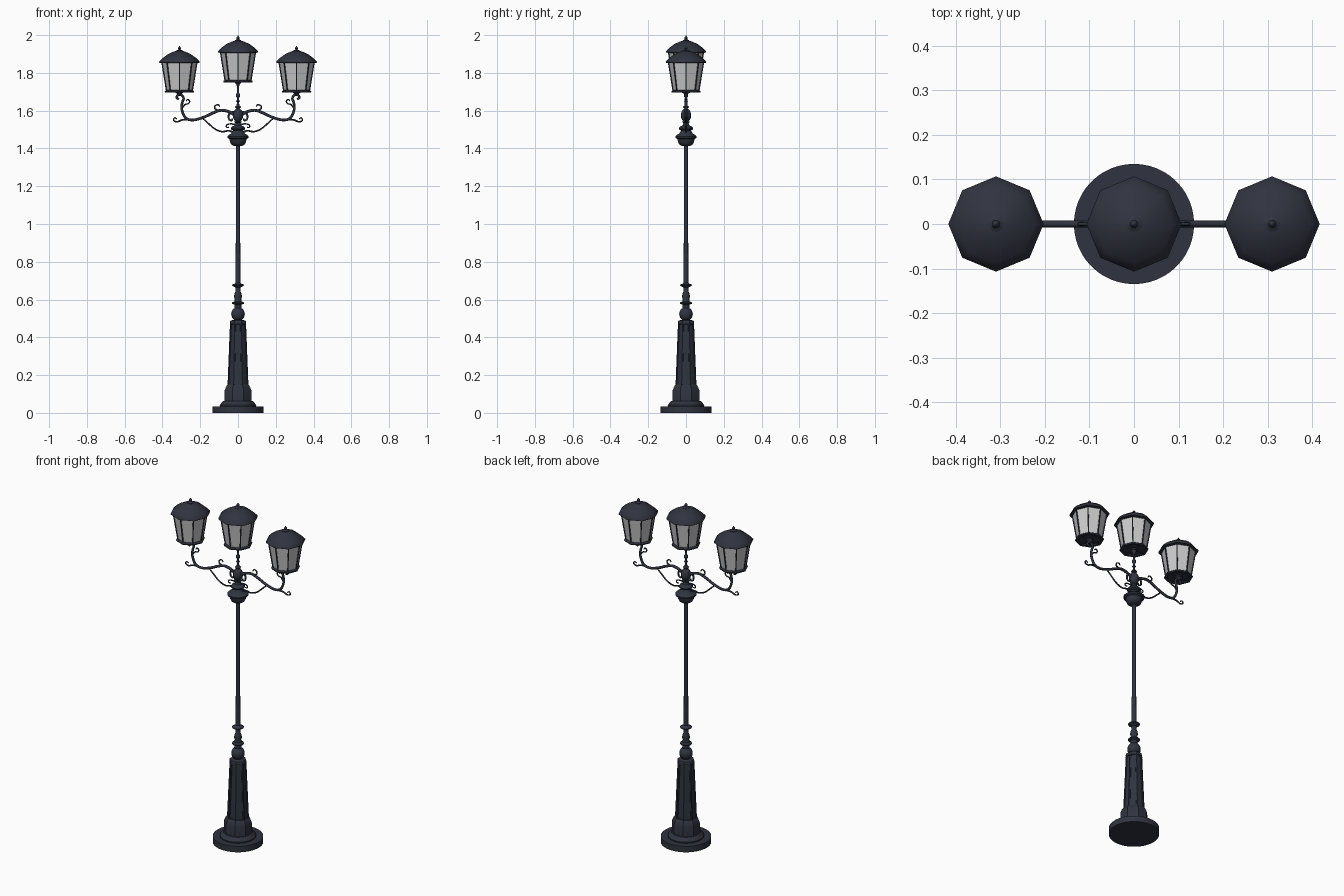
import bpy, bmesh
from math import sin, cos, pi, radians
from mathutils import Vector, Matrix

if "Cube" in bpy.data.objects:
    bpy.data.objects.remove(bpy.data.objects["Cube"])


def material(name, color):
    m = bpy.data.materials.new(name)
    m.diffuse_color = color
    m.use_nodes = True
    m.node_tree.nodes["Principled BSDF"].inputs["Base Color"].default_value = m.diffuse_color
    return m


IRON = material("dark_iron", (0.03, 0.033, 0.05, 1))
GLASS = material("frosted_glass", (0.55, 0.55, 0.54, 1))


def lathe(bm, profile, n=32, phase=0.0, at=(0, 0, 0)):
    """Spin an (r, z) profile around the vertical axis; returns the side faces."""
    at, rings, faces = Vector(at), [], []
    for r, z in profile:
        if r < 1e-5:
            rings.append([bm.verts.new(at + Vector((0, 0, z)))])
        else:
            rings.append([bm.verts.new(at + Vector((r * cos(2 * pi * i / n + phase),
                                                    r * sin(2 * pi * i / n + phase), z)))
                          for i in range(n)])
    for a, b in zip(rings, rings[1:]):
        for i in range(n):
            j = (i + 1) % n
            q = [a[i % len(a)], a[j % len(a)], b[j % len(b)], b[i % len(b)]]
            q = list(dict.fromkeys(q))
            if len(q) > 2:
                faces.append(bm.faces.new(q))
    return faces


def smooth_path(pts, steps=6):
    """Catmull-Rom curve through (x, z) points."""
    p = [Vector(q) for q in pts]
    p = [2 * p[0] - p[1]] + p + [2 * p[-1] - p[-2]]
    out = []
    for a, b, c, d in zip(p, p[1:], p[2:], p[3:]):
        for k in range(steps):
            t = k / steps
            out.append(0.5 * (2 * b + (c - a) * t + (2 * a - 5 * b + 4 * c - d) * t * t
                              + (3 * b - a - 3 * c + d) * t ** 3))
    return out + [p[-2]]


def tube(bm, pts, r0, r1, rot=0.0, at=(0, 0, 0), n=8, steps=6):
    """Tapering tube along a path in the xz plane, turned around z by rot."""
    path = smooth_path(pts, steps)
    m = Matrix.Translation(at) @ Matrix.Rotation(rot, 4, 'Z')
    rings = []
    for i, c in enumerate(path):
        t = (path[min(i + 1, len(path) - 1)] - path[max(i - 1, 0)]).normalized()
        r = r0 + (r1 - r0) * i / (len(path) - 1)
        ring = []
        for k in range(n):
            u, v = r * cos(2 * pi * k / n), r * sin(2 * pi * k / n)
            ring.append(bm.verts.new(m @ Vector((c.x - t.y * u, v, c.y + t.x * u))))
        rings.append(ring)
    for a, b in zip(rings, rings[1:]):
        for k in range(n):
            j = (k + 1) % n
            bm.faces.new((a[k], a[j], b[j], b[k]))
    bm.faces.new(rings[0])
    bm.faces.new(rings[-1])


def finish(bm, name, mat, angle=35):
    bmesh.ops.recalc_face_normals(bm, faces=bm.faces)
    mesh = bpy.data.meshes.new(name)
    bm.to_mesh(mesh)
    bm.free()
    mesh.materials.append(mat)
    ob = bpy.data.objects.new(name, mesh)
    bpy.context.collection.objects.link(ob)
    bpy.ops.object.select_all(action='DESELECT')
    ob.select_set(True)
    bpy.context.view_layer.objects.active = ob
    bpy.ops.object.shade_smooth_by_angle(angle=radians(angle))
    return ob


def turned(name, profile, n=32, phase=0.0, at=(0, 0, 0), mat=IRON, angle=35):
    bm = bmesh.new()
    lathe(bm, profile, n, phase, at)
    return finish(bm, name, mat, angle)


# Round foot and its moulding
turned("base_disc", [(0, 0), (.135, 0), (.135, .035), (0, .035)], 48)
turned("base_moulding", [(0, .034), (.096, .034), (.097, .042), (.088, .052), (.078, .062), (0, .062)], 48)

# Octagonal plinth
turned("plinth", [(0, .05), (.076, .05), (.076, .12), (.068, .14), (.06, .15), (0, .15)], 8, pi / 8)

# Octagonal tapered pedestal with recessed panels
bm = bmesh.new()
sides = lathe(bm, [(.06, .145), (.046, .475)], 8, pi / 8)
lathe(bm, [(.046, .475), (.047, .478), (.044, .488), (.03, .492), (0, .492)], 8, pi / 8)
bmesh.ops.recalc_face_normals(bm, faces=bm.faces)
bmesh.ops.inset_individual(bm, faces=sides, thickness=.008, depth=0)
bmesh.ops.inset_individual(bm, faces=sides, thickness=.001, depth=-.005)
finish(bm, "pedestal", IRON, 25)

# Turned neck: ball, beads and rings
ball = [(.036 * sin(a), .523 - .037 * cos(a)) for a in [pi * k / 12 for k in range(2, 11)]]
turned("neck", [(0, .488), (.026, .488)] + ball +
       [(.018, .562), (.018, .572), (.031, .578), (.031, .584), (.02, .59), (.017, .6),
        (.021, .615), (.019, .63), (.013, .645), (.013, .664), (.022, .668), (.031, .674),
        (.031, .679), (.016, .685), (.012, .69), (0, .69)])

# Pole
turned("pole", [(0, .68), (.0125, .68), (.0105, 1.43), (0, 1.43)], 20)

# Urn and collar at the pole top
turned("urn", [(0, 1.412), (.02, 1.412), (.036, 1.422), (.043, 1.437), (.045, 1.45), (.056, 1.456),
               (.057, 1.464), (.048, 1.472), (.036, 1.478), (.031, 1.487), (.026, 1.494),
               (.036, 1.5), (.038, 1.508), (.032, 1.516), (.018, 1.522), (.014, 1.535),
               (.022, 1.541), (0, 1.545)])

# Hub and the turned rod of the middle lantern
hub = [(.027 * sin(a), 1.575 - .037 * cos(a)) for a in [pi * k / 12 for k in range(1, 12)]]
turned("hub", hub + [(.014, 1.614), (.016, 1.62), (.007, 1.628), (.006, 1.645), (.011, 1.65),
                     (.006, 1.656), (.006, 1.668), (.011, 1.676), (.011, 1.686), (.006, 1.694),
                     (.005, 1.725), (.009, 1.738), (.016, 1.747), (.016, 1.755), (0, 1.755)], 24)

# Scrolled arms: (path, start radius, end radius), repeated on both sides
SCROLLS = {
    "main_arm": ([(.015, 1.575), (.05, 1.595), (.09, 1.602), (.13, 1.589), (.18, 1.566), (.235, 1.551),
                  (.275, 1.56), (.296, 1.6), (.296, 1.64), (.288, 1.665), (.3, 1.684), (.318, 1.682),
                  (.325, 1.668), (.313, 1.661)], .008, .006),
    "inner_scroll": ([(.295, 1.615), (.28, 1.633), (.263, 1.637), (.256, 1.65), (.267, 1.66),
                      (.274, 1.651)], .004, .003),
    "outer_scroll": ([(.235, 1.551), (.29, 1.552), (.322, 1.541), (.341, 1.549), (.335, 1.562),
                      (.323, 1.556)], .005, .003),
    "upper_scroll": ([(.06, 1.597), (.1, 1.601), (.122, 1.61), (.121, 1.626), (.105, 1.632),
                      (.097, 1.621)], .005, .003),
    "brace": ([(.19, 1.562), (.165, 1.54), (.125, 1.505), (.085, 1.489), (.05, 1.494), (.025, 1.485)],
              .0035, .005),
    "collar_scroll": ([(.01, 1.527), (.04, 1.53), (.06, 1.524), (.06, 1.512), (.048, 1.512)], .004, .003),
    "hub_scroll": ([(.015, 1.592), (.04, 1.589), (.05, 1.572), (.046, 1.553), (.033, 1.548),
                    (.03, 1.558)], .006, .004),
}
for name, (pts, r0, r1) in SCROLLS.items():
    bm = bmesh.new()
    for rot in (0, pi):
        tube(bm, pts, r0, r1, rot)
    finish(bm, name + "s", IRON, 60)


# Octagonal lantern with glass, bars, domed roof and finial
def lantern(side, x, z):
    at = (x, 0, z)
    turned(side + "_lantern_glass", [(.066, .006), (.092, .163)], 8, 0, at, GLASS, 20)
    bm = bmesh.new()
    lathe(bm, [(0, .007), (.06, .007), (.062, 0), (.076, 0), (.078, .007), (.069, .013), (.06, .013),
               (0, .01)], 8, 0, at)
    for k in range(8):
        a = k * pi / 4
        tube(bm, [(.068, .008), (.093, .163)], .0035, .0035, a, at, 6, 1)
        if k % 2 == 0:
            tube(bm, [(0, .004), (.065, .004)], .004, .004, a, at, 6, 1)
    finish(bm, side + "_lantern_frame", IRON, 25)
    turned(side + "_lantern_roof", [(0, .16), (.09, .155), (.107, .158), (.107, .164), (.088, .183),
                                    (.062, .202), (.035, .215), (.015, .221), (0, .222)], 8, 0, at, IRON, 50)
    turned(side + "_lantern_finial", [(0, .217), (.017, .217), (.018, .222), (.009, .226), (.006, .229),
                                      (.009, .234), (.007, .239), (.003, .243), (0, .25)], 16, 0, at)


lantern("middle", 0, 1.75)
for side, x in (("left", -.31), ("right", .31)):
    lantern(side, x, 1.696)
    # Cup joining the arm to the lantern
    turned(side + "_lantern_cup", [(0, 1.682), (.008, 1.682), (.012, 1.69), (.022, 1.696), (.022, 1.702),
                                   (0, 1.702)], 16, 0, (x, 0, 0))
